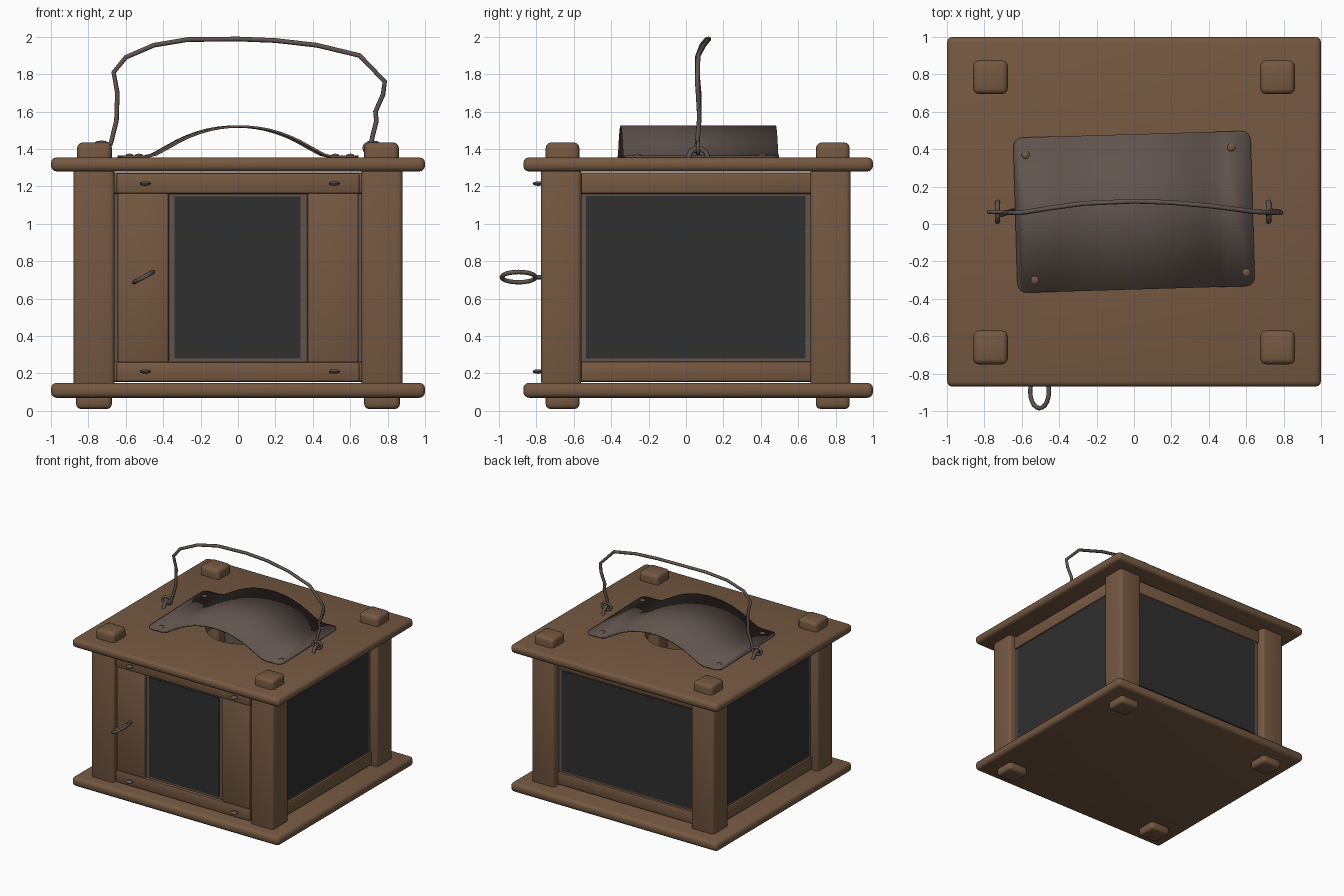
import bpy, bmesh, math
from mathutils import Vector, Matrix

if "Cube" in bpy.data.objects:
    bpy.data.objects.remove(bpy.data.objects["Cube"])


def material(name, rgb):
    m = bpy.data.materials.new(name)
    m.diffuse_color = (*rgb, 1)
    m.use_nodes = True
    m.node_tree.nodes["Principled BSDF"].inputs["Base Color"].default_value = m.diffuse_color
    return m


WOOD = material("brown wood", (0.178, 0.099, 0.053))
METAL = material("aged iron", (0.118, 0.089, 0.076))
GLASS = material("dark glass", (0.029, 0.029, 0.029))


def finish(bm, name, mat, smooth=True):
    bmesh.ops.recalc_face_normals(bm, faces=bm.faces)
    me = bpy.data.meshes.new(name)
    bm.to_mesh(me)
    bm.free()
    ob = bpy.data.objects.new(name, me)
    bpy.context.collection.objects.link(ob)
    me.materials.append(mat)
    if smooth:
        bpy.context.view_layer.objects.active = ob
        bpy.ops.object.select_all(action='DESELECT')
        ob.select_set(True)
        bpy.ops.object.shade_smooth_by_angle(angle=math.radians(35))
    return ob


def box(name, x, y, z, mat=WOOD, bevel=0.012, seg=2):
    """Bevelled box from (min, max) ranges."""
    bm = bmesh.new()
    bmesh.ops.create_cube(bm, size=1)
    for v in bm.verts:
        v.co = [r[0] + (c + 0.5) * (r[1] - r[0]) for c, r in zip(v.co, (x, y, z))]
    if bevel:
        bmesh.ops.bevel(bm, geom=bm.edges[:], offset=bevel, segments=seg,
                        profile=0.5, affect='EDGES')
    return finish(bm, name, mat)


def wire(name, pts, radius, cyclic=False, kind='POLY'):
    """Round iron wire along points, converted to a mesh."""
    cu = bpy.data.curves.new(name, 'CURVE')
    cu.dimensions = '3D'
    cu.bevel_depth = radius
    cu.bevel_resolution = 2
    cu.use_fill_caps = True
    sp = cu.splines.new(kind)
    sp.points.add(len(pts) - 1)
    for p, co in zip(sp.points, pts):
        p.co = (*co, 1)
    sp.use_cyclic_u = cyclic
    cu.materials.append(METAL)
    ob = bpy.data.objects.new(name, cu)
    bpy.context.collection.objects.link(ob)
    return ob


def knob(name, loc, size, mat):
    """Small squashed nail head."""
    bm = bmesh.new()
    bmesh.ops.create_uvsphere(bm, u_segments=12, v_segments=8, radius=1,
                              matrix=Matrix.Translation(loc) @ Matrix.Diagonal((*size, 1)))
    return finish(bm, name, mat)


# base and roof boards
box("base_board", (-1, 1), (-0.87, 1), (0.07, 0.15), bevel=0.03, seg=3)
roof = box("roof_board", (-1, 1), (-0.87, 1), (1.28, 1.355), bevel=0.03, seg=3)

# round smoke hole in the roof
bm = bmesh.new()
bmesh.ops.create_cone(bm, cap_ends=True, segments=40, radius1=0.29, radius2=0.29, depth=0.4,
                      matrix=Matrix.Translation((0, 0.06, 1.32)))
cutter = finish(bm, "hole_cutter", WOOD, smooth=False)
mod = roof.modifiers.new("smoke_hole", 'BOOLEAN')
mod.object = cutter
mod.operation = 'DIFFERENCE'
mod.solver = 'EXACT'
bpy.context.view_layer.objects.active = roof
bpy.ops.object.modifier_apply(modifier=mod.name)
bpy.data.objects.remove(cutter)

# corner posts with feet and tenons passing through the boards
for side, sx in (("left", -1), ("right", 1)):
    def xr(a, b):
        return tuple(sorted((sx * a, sx * b)))
    for end, py, ty in (("front", (-0.775, -0.56), (-0.75, -0.57)),
                        ("back", (0.665, 0.88), (0.695, 0.875))):
        box(f"{end}_{side}_post", xr(0.66, 0.88), py, (0.13, 1.30), bevel=0.025, seg=3)
        box(f"{end}_{side}_foot", xr(0.675, 0.865), ty, (0.01, 0.1), bevel=0.025, seg=3)
        box(f"{end}_{side}_tenon", xr(0.675, 0.86), ty, (1.3, 1.435), bevel=0.03, seg=3)

    # side rails and window
    for lvl, z in (("lower", (0.155, 0.265)), ("upper", (1.16, 1.275))):
        box(f"{side}_{lvl}_rail", xr(0.71, 0.825), (-0.58, 0.68), z)
    box(f"{side}_window_frame", xr(0.76, 0.808), (-0.57, 0.67), (0.25, 1.17), METAL, 0)
    box(f"{side}_glass", xr(0.77, 0.814), (-0.535, 0.64), (0.28, 1.15), GLASS, 0)

# back rails and window
for lvl, z in (("lower", (0.155, 0.265)), ("upper", (1.16, 1.275))):
    box(f"back_{lvl}_rail", (-0.67, 0.67), (0.71, 0.825), z)
box("back_window_frame", (-0.67, 0.67), (0.76, 0.808), (0.25, 1.17), METAL, 0)
box("back_glass", (-0.63, 0.63), (0.77, 0.814), (0.28, 1.15), GLASS, 0)

# front door: rails, stiles, window
for lvl, z, nz in (("lower", (0.155, 0.262), 0.21), ("upper", (1.16, 1.272), 1.215)):
    box(f"door_{lvl}_rail", (-0.65, 0.65), (-0.76, -0.65), z)
    for nx in (-0.495, 0.515):
        knob(f"door_{lvl}_nail", (nx, -0.79, nz), (0.03, 0.03, 0.012), METAL)
box("door_left_stile", (-0.645, -0.37), (-0.755, -0.65), (0.258, 1.165))
box("door_right_stile", (0.37, 0.645), (-0.755, -0.65), (0.258, 1.165))
box("door_window_frame", (-0.38, 0.38), (-0.735, -0.69), (0.25, 1.17), METAL, 0)
box("door_glass", (-0.34, 0.335), (-0.741, -0.70), (0.28, 1.145), GLASS, 0)

# door pull: tilted ring on a stem
ring = []
for i in range(20):
    a = 2 * math.pi * i / 20
    t = 0.05 * math.sin(a)
    ring.append((-0.505 + t, -0.895 + 0.09 * math.cos(a), 0.715 + 0.55 * t))
wire("door_pull_ring", ring, 0.012, cyclic=True)
wire("door_pull_stem", [(-0.505, -0.81, 0.715), (-0.505, -0.74, 0.715)], 0.012)

# curved sheet-metal hood over the smoke hole, slightly skewed
turn = Matrix.Translation((0, 0.065, 0)) @ Matrix.Rotation(math.radians(1.7), 4, 'Z')
profile = [(-0.635, 1.36), (-0.49, 1.36), (-0.45, 1.37)]
for i in range(1, 16):
    t = -1 + i / 8
    profile.append((0.43 * t, 1.375 + 0.145 * (1 - abs(t) ** 2.1)))
profile += [(0.45, 1.37), (0.49, 1.36), (0.635, 1.36)]
bm = bmesh.new()
rows = [[bm.verts.new((x, y, z)) for y in (-0.415, 0.415)] for x, z in profile]
for a, b in zip(rows, rows[1:]):
    bm.faces.new((a[0], b[0], b[1], a[1]))
bmesh.ops.bevel(bm, geom=rows[0] + rows[-1], offset=0.05, segments=4,
                profile=0.5, affect='VERTICES')
bmesh.ops.transform(bm, matrix=turn, verts=bm.verts)
hood = finish(bm, "smoke_hood", METAL)
thick = hood.modifiers.new("thickness", 'SOLIDIFY')
thick.thickness = 0.012
thick.offset = 0
for nx, ny in ((-0.58, 0.37), (0.52, 0.41), (-0.53, -0.3), (0.6, -0.26)):
    knob("hood_nail", (nx, ny, 1.365), (0.022, 0.022, 0.01), WOOD)

# wire carrying handle
bow = [(-0.71, 0.05, 1.39), (-0.68, 0.06, 1.43), (-0.65, 0.07, 1.55), (-0.645, 0.07, 1.7),
       (-0.665, 0.06, 1.81), (-0.60, 0.06, 1.89), (-0.45, 0.085, 1.955), (-0.27, 0.11, 1.985),
       (0.0, 0.122, 1.988), (0.2, 0.115, 1.98), (0.42, 0.095, 1.955), (0.65, 0.065, 1.90),
       (0.785, 0.06, 1.76), (0.775, 0.065, 1.69), (0.735, 0.07, 1.60), (0.74, 0.07, 1.55),
       (0.71, 0.06, 1.43), (0.72, 0.05, 1.38)]
wire("carrying_handle", bow, 0.013)

# handle staples: two-legged loops with a small cross ring
for side, x in (("left", -0.73), ("right", 0.72)):
    wire(f"{side}_staple", [(x, 0.01, 1.34), (x, 0.025, 1.385), (x, 0.065, 1.41),
                            (x, 0.105, 1.385), (x, 0.12, 1.34)], 0.014)
    wire(f"{side}_handle_eye", [(x + 0.045 * math.cos(i * math.pi / 6), 0.065,
                                 1.405 + 0.03 * math.sin(i * math.pi / 6)) for i in range(12)],
         0.011, cyclic=True)
